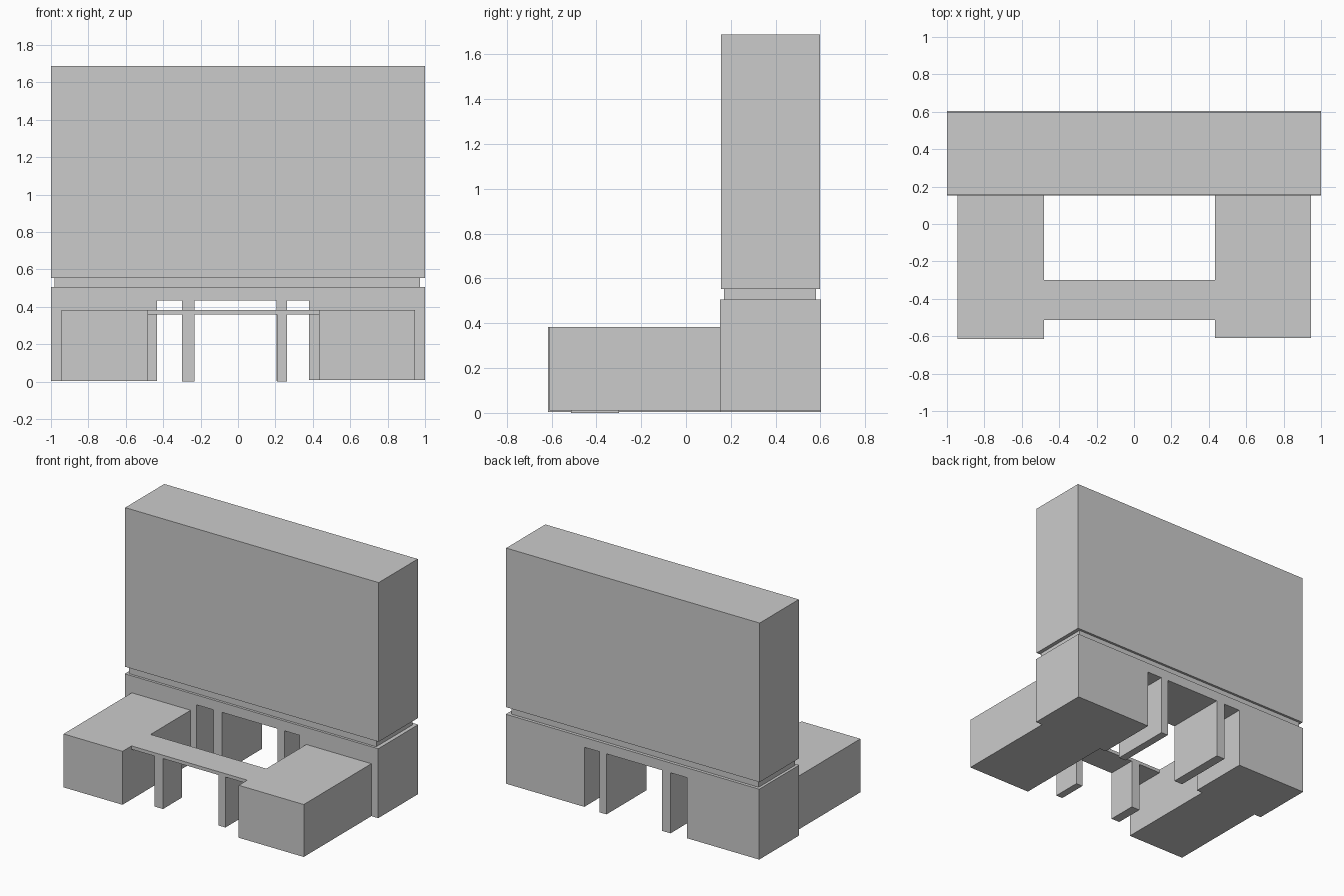
import bpy
import bmesh

if "Cube" in bpy.data.objects:
    bpy.data.objects.remove(bpy.data.objects["Cube"])


def extrude_profile(name, points, y0, y1):
    """Solid made from an x-z outline, extruded from y0 to y1."""
    bm = bmesh.new()
    face = bm.faces.new([bm.verts.new((x, y0, z)) for x, z in points])
    result = bmesh.ops.extrude_face_region(bm, geom=[face])
    moved = [g for g in result["geom"] if isinstance(g, bmesh.types.BMVert)]
    bmesh.ops.translate(bm, verts=moved, vec=(0, y1 - y0, 0))
    bmesh.ops.recalc_face_normals(bm, faces=bm.faces)
    mesh = bpy.data.meshes.new(name)
    bm.to_mesh(mesh)
    bm.free()
    obj = bpy.data.objects.new(name, mesh)
    bpy.context.collection.objects.link(obj)
    return obj


def box(name, x, y, z):
    outline = [(x[0], z[0]), (x[1], z[0]), (x[1], z[1]), (x[0], z[1])]
    return extrude_profile(name, outline, *y)


def portal(name, legs, soffit, top, y):
    """Beam standing on legs; each leg is (x0, x1, foot height)."""
    outline = [(legs[0][0], top)]
    for i, (x0, x1, foot) in enumerate(legs):
        if i > 0:
            outline.append((x0, soffit))
        outline += [(x0, foot), (x1, foot)]
        if i < len(legs) - 1:
            outline.append((x1, soffit))
    outline.append((legs[-1][1], top))
    return extrude_profile(name, outline, *y)


# Tall upper block and the recessed band beneath it
box("tower", (-1.0, 1.0), (0.157, 0.598), (0.553, 1.688))
box("recessed_band", (-0.98, 0.972), (0.17, 0.581), (0.505, 0.553))

# Lower block with three passages between its piers
portal("base_block",
       [(-1.0, -0.432, 0.003), (-0.3, -0.232, 0.003),
        (0.205, 0.261, 0.003), (0.38, 1.0, 0.01)],
       0.435, 0.505, (0.152, 0.603))

# Low wings projecting to the front
box("left_wing", (-0.945, -0.48), (-0.616, 0.152), (0.003, 0.384))
box("right_wing", (0.433, 0.946), (-0.61, 0.152), (0.01, 0.384))

# Thin canopy joining the wings, with two wall piers under it
box("canopy", (-0.48, 0.433), (-0.514, -0.3), (0.36, 0.384))
for side, x in (("left", (-0.3, -0.232)), ("right", (0.208, 0.261))):
    box(side + "_canopy_pier", x, (-0.514, -0.3), (0.0, 0.36))
